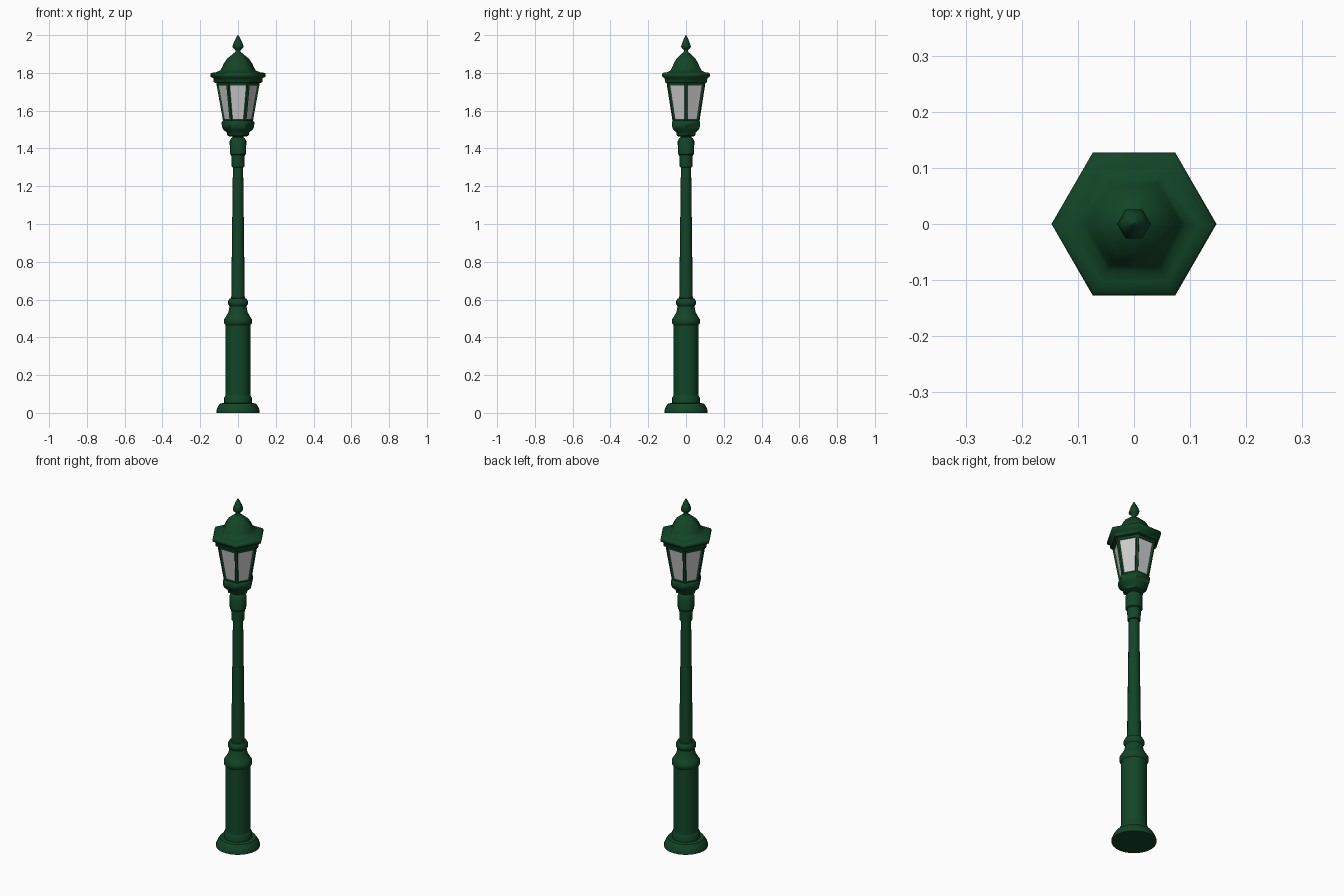
import bpy, bmesh, math
from mathutils import Vector

if "Cube" in bpy.data.objects:
    bpy.data.objects.remove(bpy.data.objects["Cube"])


def material(name, rgb):
    m = bpy.data.materials.new(name)
    m.diffuse_color = (*rgb, 1)
    m.use_nodes = True
    m.node_tree.nodes["Principled BSDF"].inputs["Base Color"].default_value = m.diffuse_color
    return m


GREEN = material("dark green paint", (0.006, 0.06, 0.02))
GLASS = material("frosted glass", (0.6, 0.6, 0.6))


def finish(name, bm, mat, smooth_deg):
    """Store a bmesh as an object, with edges above the angle kept sharp."""
    bmesh.ops.recalc_face_normals(bm, faces=bm.faces)
    for f in bm.faces:
        f.smooth = smooth_deg > 0
    for e in bm.edges:
        e.smooth = e.calc_face_angle(0) < math.radians(smooth_deg)
    me = bpy.data.meshes.new(name)
    bm.to_mesh(me)
    bm.free()
    me.materials.append(mat)
    ob = bpy.data.objects.new(name, me)
    bpy.context.collection.objects.link(ob)
    return ob


def lathe(name, profile, sides, mat=GREEN, smooth_deg=40):
    """Turn a (radius, height) profile around z, capped at both ends."""
    bm = bmesh.new()
    rings = []
    for r, z in profile:
        rings.append([bm.verts.new((r * math.cos(2 * math.pi * i / sides),
                                    r * math.sin(2 * math.pi * i / sides), z))
                      for i in range(sides)])
    for a, b in zip(rings, rings[1:]):
        for i in range(sides):
            j = (i + 1) % sides
            bm.faces.new((a[i], a[j], b[j], b[i]))
    bm.faces.new(rings[0][::-1])
    bm.faces.new(rings[-1])
    return finish(name, bm, mat, smooth_deg)


# Round foot, pedestal and pole
lathe("foot", [(0.115, 0), (0.115, 0.012), (0.108, 0.03), (0.095, 0.05),
               (0.073, 0.052), (0.073, 0.08), (0.066, 0.092)], 24)
lathe("pedestal", [(0.066, 0.085), (0.066, 0.47)], 24)
lathe("pedestal_collar", [(0.066, 0.465), (0.074, 0.475), (0.074, 0.495),
                          (0.064, 0.51), (0.05, 0.535), (0.045, 0.565),
                          (0.053, 0.575), (0.053, 0.59), (0.045, 0.605),
                          (0.036, 0.607)], 24)
lathe("pole", [(0.036, 0.595), (0.027, 1.31)], 16)
lathe("pole_socket", [(0.027, 1.30), (0.033, 1.302), (0.036, 1.365),
                      (0.043, 1.37), (0.044, 1.44), (0.036, 1.455),
                      (0.03, 1.458), (0.03, 1.475)], 20)

# Hexagonal lantern cup
lathe("lantern_cup", [(0.045, 1.463), (0.056, 1.468), (0.06, 1.485),
                      (0.078, 1.50), (0.085, 1.515), (0.087, 1.538),
                      (0.078, 1.55)], 6, smooth_deg=50)

# Glass panes and the frame around them
lathe("lantern_glass", [(0.075, 1.545), (0.110, 1.745)], 6, GLASS, 0)
lathe("frame_bottom_rail", [(0.079, 1.54), (0.081, 1.555)], 6, smooth_deg=0)
lathe("frame_top_rail", [(0.113, 1.733), (0.116, 1.755)], 6, smooth_deg=0)
bm = bmesh.new()
for k in range(6):
    a = k * math.pi / 3
    out = Vector((math.cos(a), math.sin(a), 0))
    side = Vector((-math.sin(a), math.cos(a), 0))
    ends = []
    for r, z in ((0.079, 1.545), (0.115, 1.745)):
        ends.append([bm.verts.new(out * (r + d) + side * s + Vector((0, 0, z)))
                     for d, s in ((-0.014, -0.010), (0, -0.006),
                                  (0, 0.006), (-0.014, 0.010))])
    lo, hi = ends
    for i in range(4):
        j = (i + 1) % 4
        bm.faces.new((lo[i], lo[j], hi[j], hi[i]))
    bm.faces.new(lo[::-1])
    bm.faces.new(hi)
finish("frame_posts", bm, GREEN, 0)

# Hexagonal roof with moulded brim and dome
lathe("roof", [(0.112, 1.745), (0.128, 1.75), (0.131, 1.772), (0.146, 1.78),
               (0.147, 1.792), (0.142, 1.80), (0.118, 1.803), (0.095, 1.812),
               (0.085, 1.828), (0.075, 1.85), (0.058, 1.875),
               (0.036, 1.893), (0.022, 1.905), (0.010, 1.912)],
      6, smooth_deg=57)

# Pointed finial
lathe("finial", [(0.018, 1.905), (0.012, 1.915), (0.012, 1.92),
                 (0.026, 1.932), (0.030, 1.94), (0.022, 1.962),
                 (0.012, 1.982), (0.002, 2.0)], 6, smooth_deg=57)
